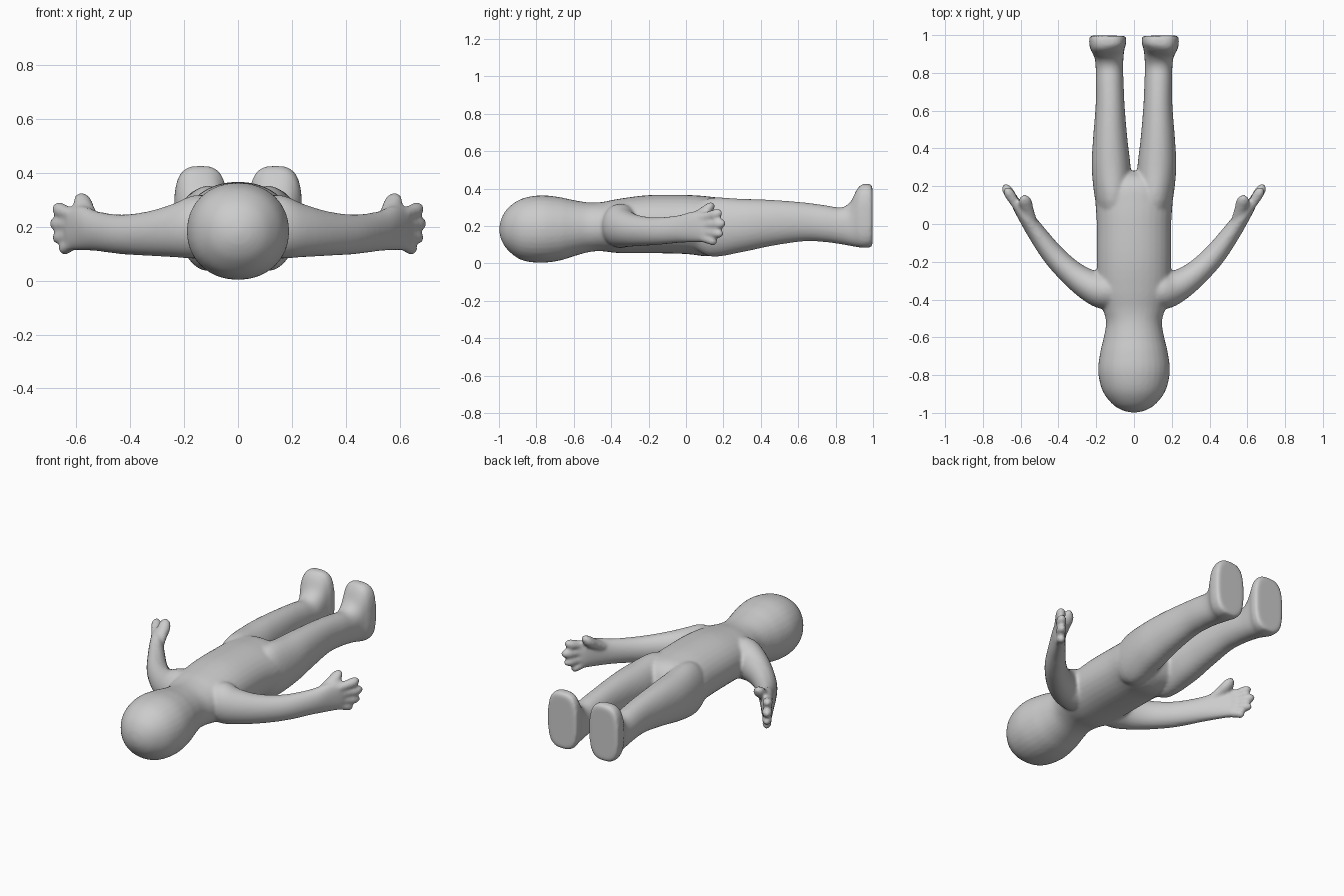
import bpy, bmesh, math
from mathutils import Vector

SIDES = 32
bm = bmesh.new()


def catmull(rows, steps):
    """Smoothly interpolate rows of section numbers."""
    out = []
    n = len(rows)
    for i in range(n - 1):
        p0, p1 = rows[max(i - 1, 0)], rows[i]
        p2, p3 = rows[i + 1], rows[min(i + 2, n - 1)]
        for k in range(steps):
            t = k / steps
            out.append([0.5 * (2 * b + (c - a) * t + (2 * a - 5 * b + 4 * c - d) * t * t
                        + (3 * b - a - 3 * c + d) * t ** 3)
                        for a, b, c, d in zip(p0, p1, p2, p3)])
    out.append(list(rows[-1]))
    return out


def loft(rows, side=1, steps=4):
    """Closed tube; each row is x, y, z, half width, half height, squareness exponent."""
    rows = catmull(rows, steps)
    rings = []
    for i, (x, y, z, ru, rv, e) in enumerate(rows):
        a, b = rows[max(i - 1, 0)], rows[min(i + 1, len(rows) - 1)]
        t = Vector((b[0] - a[0], b[1] - a[1])).normalized()
        ring = []
        for k in range(SIDES):
            ang = 2 * math.pi * k / SIDES
            c, s = math.cos(ang), math.sin(ang)
            u = math.copysign(abs(c) ** (2 / e), c) * max(ru, 0.002)
            v = math.copysign(abs(s) ** (2 / e), s) * max(rv, 0.002)
            ring.append(bm.verts.new((side * (x + t.y * u), y - t.x * u, z + v)))
        rings.append(ring)
    for r, q in zip(rings, rings[1:]):
        for k in range(SIDES):
            j = (k + 1) % SIDES
            bm.faces.new((r[k], r[j], q[j], q[k]))
    bm.faces.new(rings[0][::-1])
    bm.faces.new(rings[-1])


def digit(base, tip, r, side):
    """Rounded finger."""
    b, t = Vector(base), Vector(tip)
    rows = []
    for f, s in ((0, 0.9), (0.4, 0.95), (0.7, 1.05), (0.87, 0.85), (0.96, 0.5), (1, 0.15)):
        rows.append((*b.lerp(t, f), r * s, r * s, 2))
    loft(rows, side, 3)


# head and torso: y, half width, bottom z, top z
profile = [(-0.998, 0.015, 0.165, 0.195), (-0.985, 0.065, 0.12, 0.245), (-0.95, 0.118, 0.068, 0.298),
           (-0.88, 0.168, 0.018, 0.345), (-0.78, 0.19, 0.003, 0.364), (-0.68, 0.179, 0.014, 0.355),
           (-0.6, 0.16, 0.038, 0.338), (-0.52, 0.148, 0.06, 0.326), (-0.45, 0.165, 0.065, 0.328),
           (-0.36, 0.19, 0.055, 0.345), (-0.2, 0.197, 0.055, 0.365), (0, 0.197, 0.05, 0.366),
           (0.12, 0.205, 0.037, 0.358), (0.2, 0.2, 0.055, 0.345), (0.25, 0.16, 0.09, 0.31),
           (0.28, 0.06, 0.15, 0.25)]
loft([(0, y, (b + t) / 2, w, (t - b) / 2, 2.1) for y, w, b, t in profile])

# legs and feet: y, inner x, outer x, bottom z, top z, squareness
leg = [(0.02, 0.03, 0.17, 0.1, 0.3, 2), (0.13, 0.012, 0.205, 0.036, 0.35, 2),
       (0.3, 0.018, 0.224, 0.06, 0.345, 2.1), (0.45, 0.035, 0.217, 0.092, 0.34, 2.1),
       (0.63, 0.05, 0.203, 0.118, 0.326, 2.1), (0.75, 0.055, 0.203, 0.113, 0.31, 2.1),
       (0.83, 0.058, 0.203, 0.102, 0.299, 2.2), (0.88, 0.055, 0.208, 0.093, 0.33, 2.4),
       (0.915, 0.05, 0.22, 0.087, 0.395, 2.7), (0.945, 0.042, 0.235, 0.083, 0.424, 3),
       (0.985, 0.041, 0.237, 0.085, 0.424, 3), (0.997, 0.05, 0.228, 0.098, 0.41, 3)]

# arms and palms: x, y, z, half thickness, half height, squareness
arm = [(0.06, -0.36, 0.2, 0.09, 0.11, 2), (0.16, -0.35, 0.2, 0.1, 0.118, 2),
       (0.235, -0.325, 0.187, 0.084, 0.1, 2), (0.33, -0.26, 0.175, 0.068, 0.083, 2),
       (0.43, -0.16, 0.172, 0.059, 0.074, 2), (0.52, -0.04, 0.183, 0.048, 0.074, 2),
       (0.575, 0.04, 0.195, 0.039, 0.083, 2.2), (0.615, 0.1, 0.193, 0.031, 0.08, 2.4),
       (0.632, 0.125, 0.193, 0.02, 0.065, 2.4)]

fingers = [((0.61, 0.08, 0.243), (0.68, 0.192, 0.27), 0.027),
           ((0.615, 0.09, 0.207), (0.69, 0.21, 0.213), 0.027),
           ((0.61, 0.085, 0.17), (0.68, 0.198, 0.158), 0.026),
           ((0.605, 0.075, 0.138), (0.655, 0.165, 0.115), 0.024),
           ((0.545, 0.02, 0.23), (0.588, 0.153, 0.308), 0.034)]

for s in (1, -1):
    loft([((i + o) / 2, y, (b + t) / 2, (o - i) / 2, (t - b) / 2, e)
          for y, i, o, b, t, e in leg], s)
    loft(arm, s)
    for base, tip, r in fingers:
        digit(base, tip, r, s)

bmesh.ops.recalc_face_normals(bm, faces=bm.faces[:])
mesh = bpy.data.meshes.new("body")
bm.to_mesh(mesh)
bm.free()
body = bpy.data.objects.new("body", mesh)
bpy.context.collection.objects.link(body)

# fuse the parts into one soft skin
rm = body.modifiers.new("fuse", 'REMESH')
rm.mode = 'VOXEL'
rm.voxel_size = 0.009
rm.use_smooth_shade = True
sm = body.modifiers.new("soften", 'SMOOTH')
sm.factor = 0.5
sm.iterations = 8
